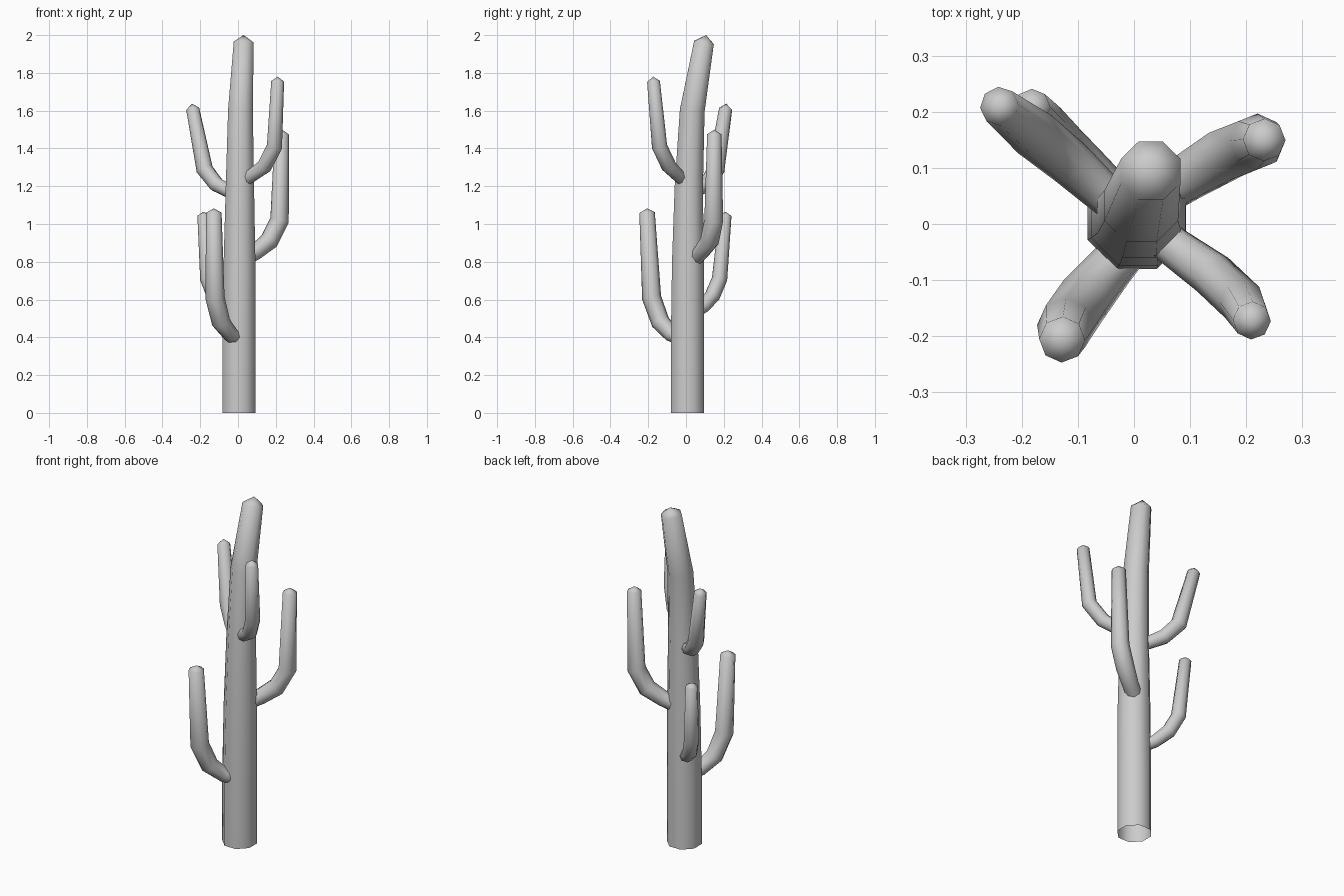
import bpy, bmesh, math
from mathutils import Vector

if "Cube" in bpy.data.objects:
    bpy.data.objects.remove(bpy.data.objects["Cube"])

SIDES = 8

def tube(name, path, tip):
    """Eight-sided tapering tube along (x, y, z, radius) points, ending in a low point."""
    pts = [Vector(p[:3]) for p in path]
    bm = bmesh.new()
    rings = []
    tangent = (pts[1] - pts[0]).normalized()
    side = Vector((1, 0, 0))
    side = (side - tangent * side.dot(tangent)).normalized()
    for i, p in enumerate(pts):
        # Tangent is averaged at bends; side vector is carried along without twist
        a = (p - pts[i - 1]).normalized() if i else (pts[1] - p).normalized()
        b = (pts[i + 1] - p).normalized() if i < len(pts) - 1 else a
        new = (a + b).normalized()
        side = tangent.rotation_difference(new) @ side
        tangent = new
        other = tangent.cross(side)
        ring = []
        for k in range(SIDES):
            t = 2 * math.pi * (k + 0.5) / SIDES
            ring.append(bm.verts.new(p + (side * math.cos(t) + other * math.sin(t)) * path[i][3]))
        rings.append(ring)
    for r0, r1 in zip(rings, rings[1:]):
        for k in range(SIDES):
            n = (k + 1) % SIDES
            bm.faces.new((r0[k], r0[n], r1[n], r1[k]))
    apex = bm.verts.new(Vector(tip))
    for k in range(SIDES):
        bm.faces.new((rings[-1][k], rings[-1][(k + 1) % SIDES], apex))
    for f in bm.faces:
        f.smooth = True
    mesh = bpy.data.meshes.new(name)
    bm.to_mesh(mesh)
    bm.free()
    ob = bpy.data.objects.new(name, mesh)
    bpy.context.collection.objects.link(ob)
    return ob

# Main trunk, leaning back towards the top
tube("trunk", [(.005, .008, 0, .095), (.005, .008, .4, .095), (.008, .01, .8, .091),
               (.01, .015, 1.2, .081), (.013, .033, 1.6, .071), (.03, .095, 1.96, .057)],
     (.03, .107, 2.0))

# Arms, each from inside the trunk, through two bends, up to the tip
tube("upper_left_arm", [(-.03, .035, 1.165, .036), (-.06, .06, 1.18, .037), (-.115, .11, 1.21, .042),
                        (-.177, .16, 1.29, .045), (-.24, .21, 1.61, .035)], (-.243, .213, 1.637))
tube("upper_right_arm", [(.035, -.01, 1.23, .034), (.07, -.04, 1.255, .036), (.14, -.09, 1.305, .041),
                         (.193, -.14, 1.41, .041), (.21, -.172, 1.755, .034)], (.211, -.174, 1.78))
tube("middle_right_arm", [(.04, .05, .82, .042), (.09, .08, .85, .044), (.165, .125, .91, .05),
                          (.22, .147, 1.02, .05), (.232, .15, 1.475, .038)], (.232, .15, 1.5))
tube("lower_front_arm", [(-.01, -.04, .4, .04), (-.04, -.075, .415, .043), (-.09, -.135, .48, .05),
                         (-.122, -.182, .61, .051), (-.128, -.206, 1.06, .041)], (-.128, -.206, 1.083))
tube("lower_back_arm", [(-.03, .05, .535, .033), (-.07, .09, .56, .036), (-.125, .14, .62, .041),
                        (-.16, .178, .71, .041), (-.182, .208, 1.045, .033)], (-.183, .21, 1.065))
